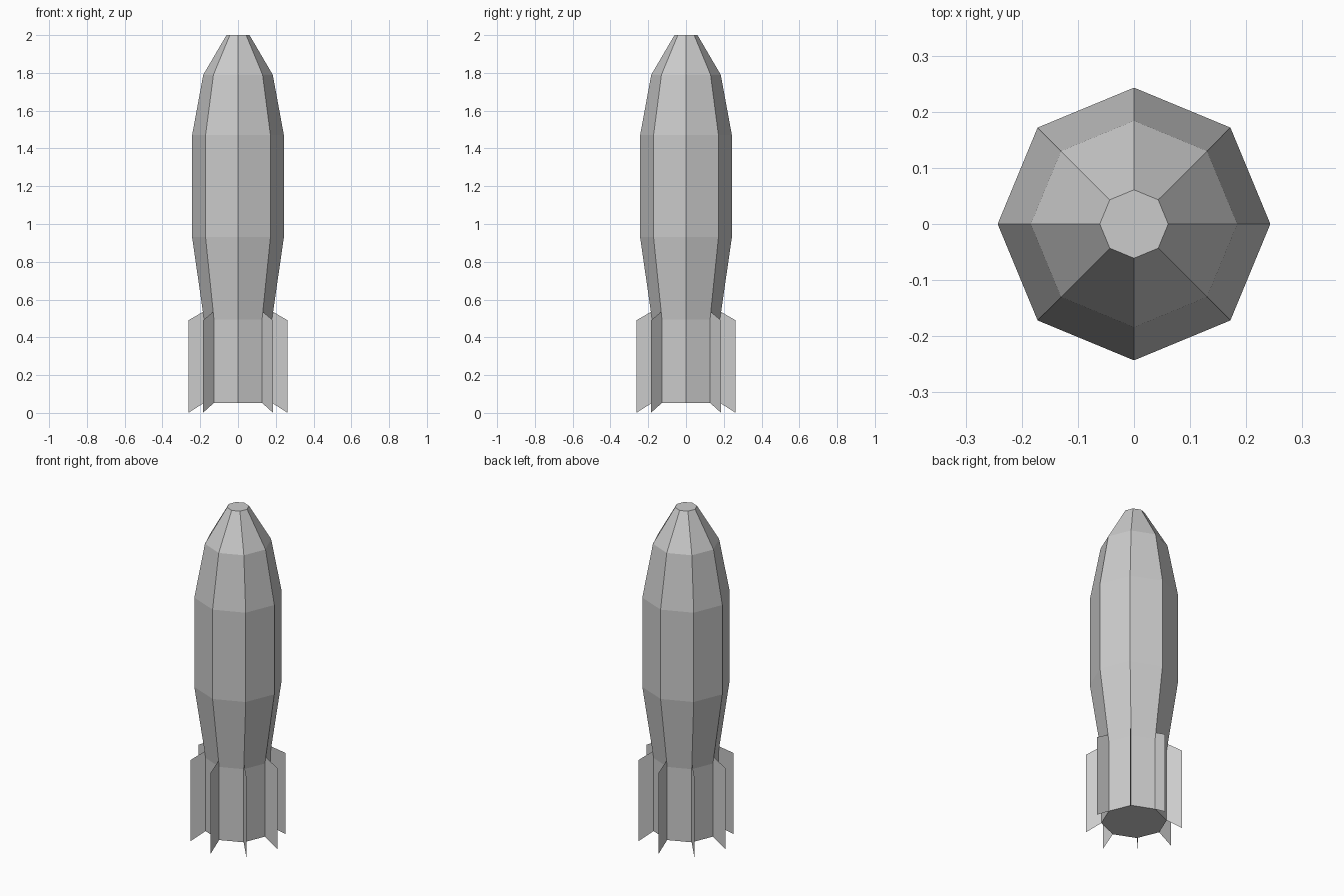
import bpy, bmesh
from math import cos, sin, pi

if "Cube" in bpy.data.objects:
    bpy.data.objects.remove(bpy.data.objects["Cube"])

SIDES = 8


def finish(name, bm):
    mesh = bpy.data.meshes.new(name)
    bm.to_mesh(mesh)
    bm.free()
    obj = bpy.data.objects.new(name, mesh)
    bpy.context.collection.objects.link(obj)


def polar(r, i, z):
    a = 2 * pi * i / SIDES
    return (r * cos(a), r * sin(a), z)


# Body: eight-sided lathe of (radius, height), capped at both ends
profile = [(0.18, 0.053), (0.18, 0.495), (0.243, 0.93),
           (0.243, 1.47), (0.184, 1.79), (0.061, 2.0)]
bm = bmesh.new()
rings = [[bm.verts.new(polar(r, i, z)) for i in range(SIDES)] for r, z in profile]
for low, high in zip(rings, rings[1:]):
    for i in range(SIDES):
        j = (i + 1) % SIDES
        bm.faces.new((low[i], low[j], high[j], high[i]))
bm.faces.new(rings[0][::-1])
bm.faces.new(rings[-1])
finish("bomb_body", bm)

# Tail fins: one thin swept plate on every corner of the tail
fin = [(0.18, 0.053), (0.263, 0.0), (0.263, 0.49), (0.185, 0.535), (0.18, 0.495)]
bm = bmesh.new()
for i in range(SIDES):
    bm.faces.new([bm.verts.new(polar(r, i, z)) for r, z in fin])
finish("tail_fins", bm)
